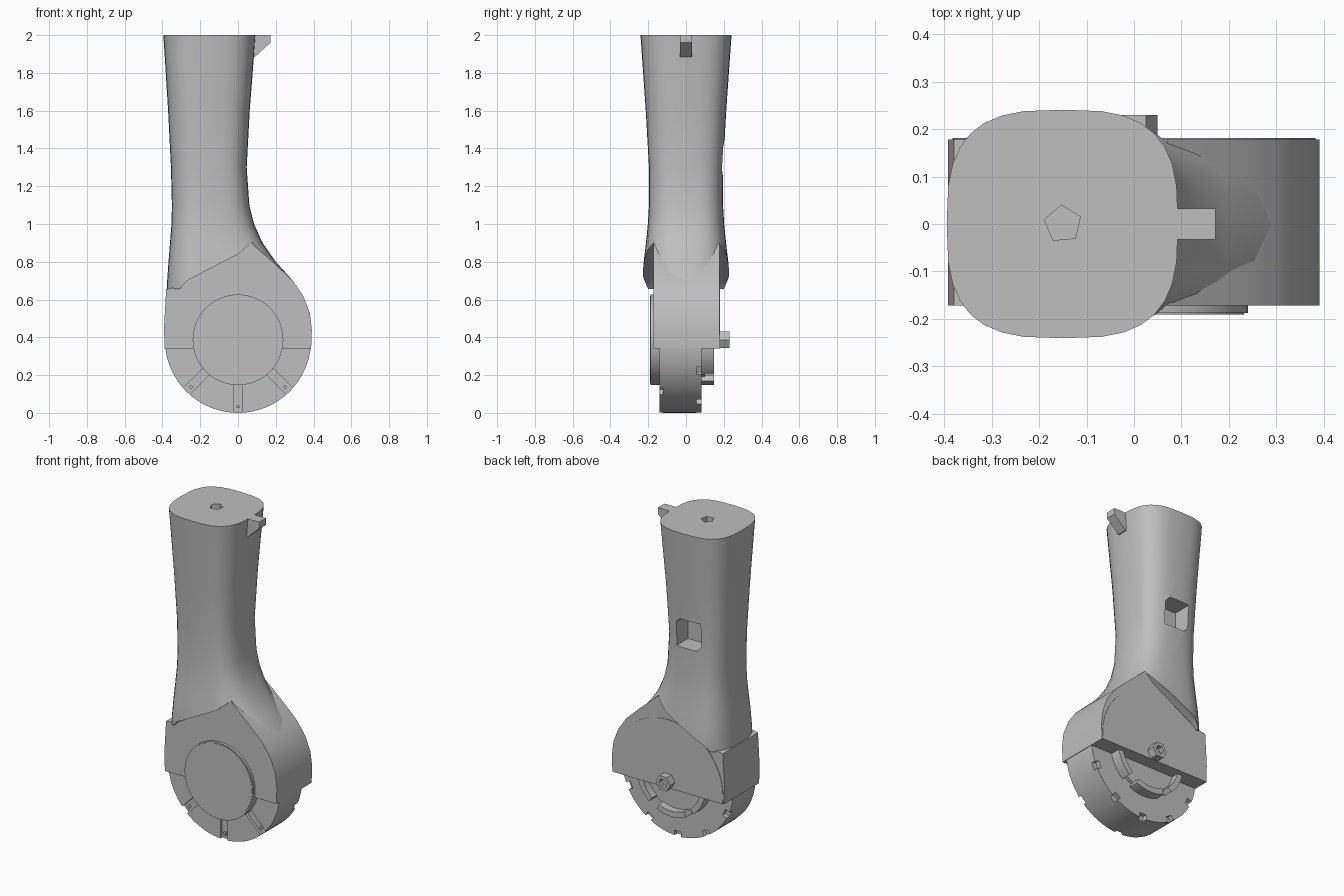
import bpy, bmesh, math
from math import sin, cos, pi, radians
from mathutils import Matrix

cube = bpy.data.objects.get("Cube")
if cube:
    bpy.data.objects.remove(cube, do_unlink=True)

grey = bpy.data.materials.new("plain grey")
grey.use_nodes = True
grey.diffuse_color = (0.52, 0.52, 0.52, 1)
grey.node_tree.nodes["Principled BSDF"].inputs["Base Color"].default_value = grey.diffuse_color


def add_object(name, bm):
    bmesh.ops.recalc_face_normals(bm, faces=bm.faces)
    mesh = bpy.data.meshes.new(name)
    bm.to_mesh(mesh)
    bm.free()
    mesh.materials.append(grey)
    obj = bpy.data.objects.new(name, mesh)
    bpy.context.collection.objects.link(obj)
    return obj


def loft(name, rings):
    """Skin a list of equal point rings and cap both ends."""
    bm = bmesh.new()
    loops = [[bm.verts.new(p) for p in ring] for ring in rings]
    n = len(loops[0])
    for a, b in zip(loops, loops[1:]):
        for i in range(n):
            j = (i + 1) % n
            bm.faces.new((a[i], a[j], b[j], b[i]))
    bm.faces.new(loops[0])
    bm.faces.new(loops[-1])
    return add_object(name, bm)


def prism(name, points, y0, y1):
    """Extrude an xz outline along y."""
    return loft(name, [[(x, y, z) for x, z in points] for y in (y0, y1)])


def arc(radius, start=0, end=360, n=48):
    """Points around the wheel axis, in xz."""
    steps = n if end - start == 360 else n + 1
    angles = [radians(start + (end - start) * i / n) for i in range(steps)]
    return [(radius * cos(a), AXIS + radius * sin(a)) for a in angles]


def spoke_box(name, angle, r0, r1, width, y0, y1):
    """Box running outward from the wheel axis."""
    a, h = radians(angle), width / 2
    corners = [(r0, -h), (r1, -h), (r1, h), (r0, h)]
    pts = [(u * cos(a) - v * sin(a), AXIS + u * sin(a) + v * cos(a)) for u, v in corners]
    return prism(name, pts, y0, y1)


def cut(target, cutter):
    mod = target.modifiers.new("cut", 'BOOLEAN')
    mod.operation, mod.solver, mod.object = 'DIFFERENCE', 'EXACT', cutter
    bpy.context.view_layer.objects.active = target
    bpy.ops.object.modifier_apply(modifier=mod.name)
    bpy.data.objects.remove(cutter, do_unlink=True)


def smooth(obj, angle=30):
    bpy.ops.object.select_all(action='DESELECT')
    obj.select_set(True)
    bpy.context.view_layer.objects.active = obj
    bpy.ops.object.shade_smooth_by_angle(angle=radians(angle))


AXIS = 0.387
CX = -0.15
FRONT, BACK = -0.172, 0.178


# Tube: rounded sections that flare towards the joint
def section(z, left, right, half_y, n=32, power=2 / 3):
    ring = []
    for i in range(n):
        c, s = cos(2 * pi * i / n), sin(2 * pi * i / n)
        rx = right - CX if c > 0 else CX - left
        ring.append((CX + rx * math.copysign(abs(c) ** power, c),
                     half_y * math.copysign(abs(s) ** power, s), z))
    return ring


sections = [(0.6, -0.38, 0.35, 0.228), (0.7, -0.375, 0.29, 0.232), (0.8, -0.368, 0.2, 0.224),
            (0.9, -0.36, 0.13, 0.212), (1.0, -0.352, 0.085, 0.202), (1.1, -0.35, 0.06, 0.196),
            (1.3, -0.355, 0.046, 0.196), (1.6, -0.37, 0.062, 0.213), (2.0, -0.395, 0.093, 0.241)]
tube = loft("tube", [section(*s) for s in sections])

# Step in the tube where it meets the flat joint faces
step = [(-0.6, 0.655), (-0.31, 0.655), (-0.27, 0.7), (0, 0.84), (0.07, 0.9),
        (0.6, 0.9), (0.6, 0.5), (-0.6, 0.5)]
cut(tube, prism("step_cutter", step, -0.4, FRONT + 0.006))
cut(tube, prism("step_cutter", step, BACK - 0.006, 0.4))

# Window in the back of the tube and pentagon socket in its top
window = [(-0.24, 1.29), (-0.21, 1.26), (-0.07, 1.26), (-0.07, 1.41), (-0.1, 1.44), (-0.24, 1.44)]
cut(tube, prism("window_cutter", window, 0.08, 0.4))
socket = [[(CX + 0.04 * cos(2 * pi * i / 5 + 0.4), 0.04 * sin(2 * pi * i / 5 + 0.4), z)
           for i in range(5)] for z in (1.94, 2.1)]
cut(tube, loft("socket_cutter", socket))
smooth(tube)

# Locating lug at the top
prism("lug", [(0.05, 2), (0.172, 2), (0.172, 1.96), (0.09, 1.885), (0.05, 1.885)], -0.033, 0.033)

# Flat-sided joint housing
outline = [(-0.388, 0.34), (-0.392, 0.45), (-0.38, 0.655), (-0.3, 0.67), (0, 0.84), (0.07, 0.9),
           (0.2, 0.785), (0.29, 0.7), (0.345, 0.62), (0.38, 0.53), (0.391, 0.44), (0.387, 0.34)]
smooth(prism("joint_housing", outline, FRONT, BACK), 25)

# Half-round cover plate and bolt on the back
smooth(prism("back_cover", arc(0.383, -7, 187), BACK - 0.01, BACK + 0.003))
bolt = prism("bolt", arc(0.05, n=6), BACK - 0.02, 0.23)
cut(bolt, prism("bolt_cutter", arc(0.028, n=6), 0.2, 0.3))

# Wheel with front grooves and back rim notches
wheel = prism("wheel", arc(AXIS, n=64), -0.14, 0.082)
for angle in (-135, -90, -45):
    cut(wheel, spoke_box("groove_cutter", angle, 0.2, 0.5, 0.05, -0.3, -0.122))
for angle in (-155, -122, -90, -58, -25):
    cut(wheel, spoke_box("notch_cutter", angle, 0.355, 0.5, 0.045, 0.055, 0.3))
smooth(wheel)
for angle in (-135, -90, -45):
    spoke_box("groove_pin", angle, 0.345, 0.362, 0.017, -0.137, -0.115)

# Front cap with a narrow rim line
smooth(prism("front_cap", arc(0.24), -0.188, -0.1))
smooth(prism("front_cap_rim", arc(0.232), -0.191, -0.18))

# Back hub with raised wall segments
smooth(prism("back_hub", arc(0.215), 0.05, 0.1))
for start, end in ((-178, -130), (-115, -65), (-50, -2)):
    wall = arc(0.24, start, end, 14) + arc(0.205, start, end, 14)[::-1]
    smooth(prism("hub_wall", wall, 0.05, 0.147))
